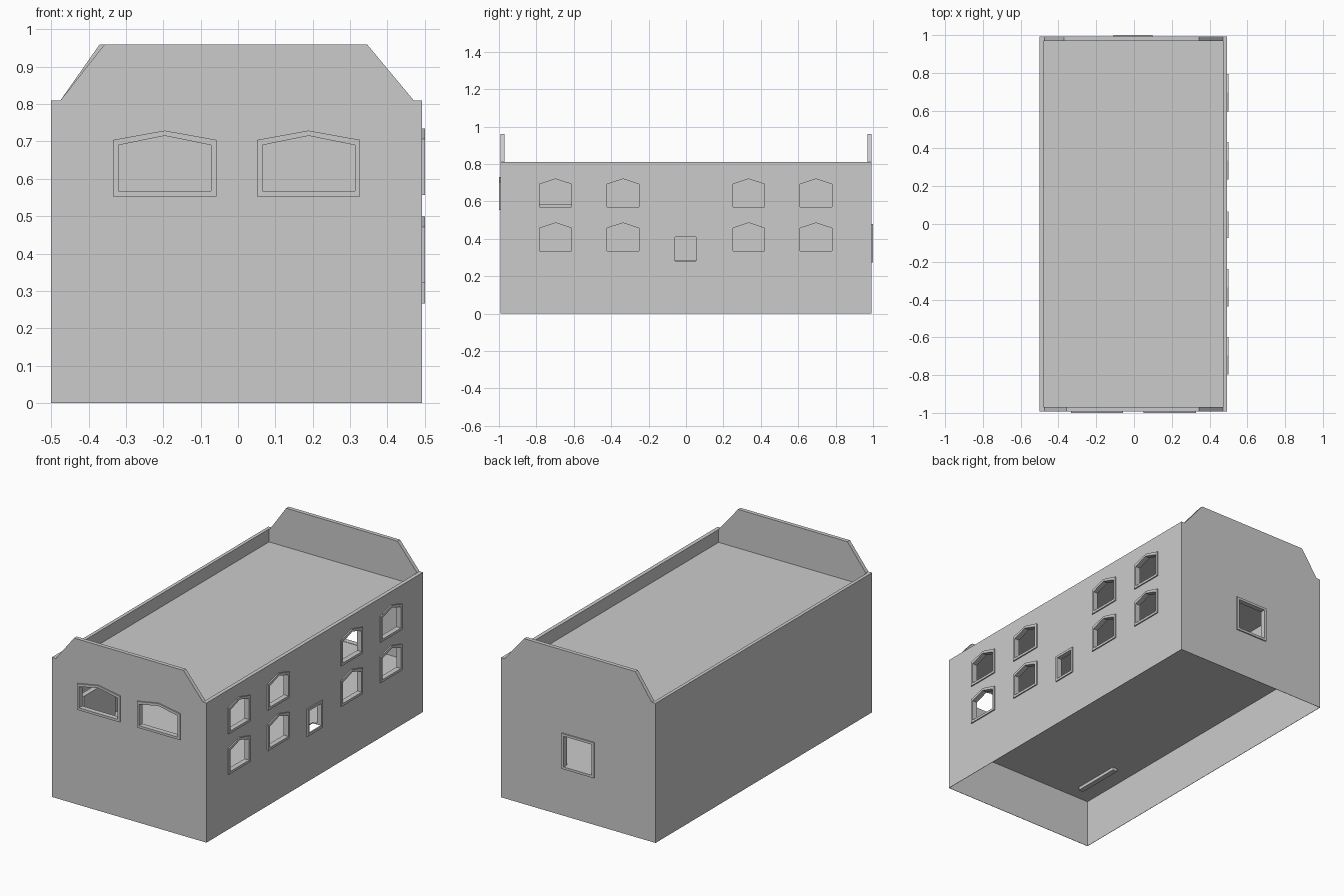
import bpy, bmesh

if "Cube" in bpy.data.objects:
    bpy.data.objects.remove(bpy.data.objects["Cube"])

mat = bpy.data.materials.new("plain grey")
mat.diffuse_color = (0.6, 0.6, 0.6, 1)
mat.use_nodes = True
mat.node_tree.nodes["Principled BSDF"].inputs["Base Color"].default_value = mat.diffuse_color


def place(axis, u, z, d):
    """Point from a facade coordinate u, height z and depth d along the axis."""
    return (u, d, z) if axis == 'Y' else (d, u, z)


def finish(name, bm):
    bmesh.ops.recalc_face_normals(bm, faces=bm.faces)
    me = bpy.data.meshes.new(name)
    bm.to_mesh(me)
    bm.free()
    me.materials.append(mat)
    ob = bpy.data.objects.new(name, me)
    bpy.context.collection.objects.link(ob)
    return ob


def prism(name, pts, axis, d0, d1):
    """Extrude a facade profile from depth d0 to d1."""
    bm = bmesh.new()
    a = [bm.verts.new(place(axis, u, z, d0)) for u, z in pts]
    b = [bm.verts.new(place(axis, u, z, d1)) for u, z in pts]
    n = len(pts)
    bm.faces.new(a)
    bm.faces.new(b[::-1])
    for i in range(n):
        j = (i + 1) % n
        bm.faces.new((a[i], b[i], b[j], a[j]))
    return finish(name, bm)


def rect(u0, u1, z0, z1):
    return [(u0, z0), (u1, z0), (u1, z1), (u0, z1)]


def box(name, x0, x1, y0, y1, z0, z1):
    return prism(name, rect(x0, x1, z0, z1), 'Y', y0, y1)


def opening(u0, u1, z0, z1, peak, grow=0.0):
    """Rectangle, with a pointed head when peak is above z1."""
    pts = rect(u0 - grow, u1 + grow, z0 - grow, z1 + grow)
    if peak > z1:
        pts.insert(3, ((u0 + u1) / 2, peak + grow))
    return pts


def frame(name, inner, outer, axis, d0, d1):
    """Flat ring between two outlines."""
    bm = bmesh.new()
    rings = [[bm.verts.new(place(axis, u, z, d)) for u, z in pts]
             for pts, d in ((outer, d0), (inner, d0), (inner, d1), (outer, d1))]
    n = len(inner)
    for r in range(4):
        p, q = rings[r], rings[(r + 1) % 4]
        for i in range(n):
            j = (i + 1) % n
            bm.faces.new((p[i], p[j], q[j], q[i]))
    return finish(name, bm)


def cut(ob, cutter):
    mod = ob.modifiers.new("cut", 'BOOLEAN')
    mod.operation = 'DIFFERENCE'
    mod.solver = 'EXACT'
    mod.object = cutter
    dg = bpy.context.evaluated_depsgraph_get()
    me = bpy.data.meshes.new_from_object(ob.evaluated_get(dg))
    ob.modifiers.clear()
    ob.data = me
    bpy.data.objects.remove(cutter)


# Outer limits, wall inner faces and levels
X0, X1, Y0, Y1 = -0.5, 0.493, -0.993, 0.993
IX0, IX1, IY0, IY1 = -0.48, 0.47, -0.97, 0.97
EAVE, TOP, FLOOR, ROOF = 0.81, 0.96, 0.285, 0.735

# Shell: open plinth below, one room, sunken flat roof
walls = box("walls", X0, X1, Y0, Y1, 0, EAVE)
cut(walls, box("plinth_void", X0 + .002, X1 - .002, Y0 + .002, Y1 - .002, -.1, FLOOR - .005))
cut(walls, box("room_void", IX0, IX1, IY0, IY1, FLOOR, ROOF - .01))
cut(walls, box("roof_void", IX0, IX1, IY0, IY1, ROOF, 1.2))

# Raised gables with sloping shoulders
for name, left, a, b in (("front_gable", -0.357, Y0, IY0), ("back_gable", -0.37, IY1, Y1)):
    prism(name, [(-0.475, EAVE), (0.47, EAVE), (0.345, TOP), (left, TOP)], 'Y', a, b)

# Openings: name, axis, outer wall face, direction outwards, outline
holes = []
for u in (-0.32, 0.065):
    holes.append(("front_window", 'Y', Y0, -1, (u, u + 0.248, 0.567, 0.69, 0.715)))
for y in (-0.782, -0.422, 0.25, 0.61):
    for z in (0.335, 0.57):
        holes.append(("side_window", 'X', X1, 1, (y, y + 0.17, z, z + 0.122, z + 0.15)))
holes.append(("side_hatch", 'X', X1, 1, (-0.06, 0.053, 0.28, 0.41, 0)))
holes.append(("back_window", 'Y', Y1, 1, (-0.095, 0.085, 0.287, 0.465, 0)))
for name, axis, face, out, o in holes:
    cut(walls, prism("cutter", opening(*o), axis, face - out * 0.05, face + out * 0.05))
    frame(name + "_frame", opening(*o), opening(*o, grow=0.014), axis, face, face + out * 0.007)

# Narrow inner partition beside the front left window
box("inner_partition", -0.39, -0.36, -0.9, -0.61, 0.262, 0.585)
